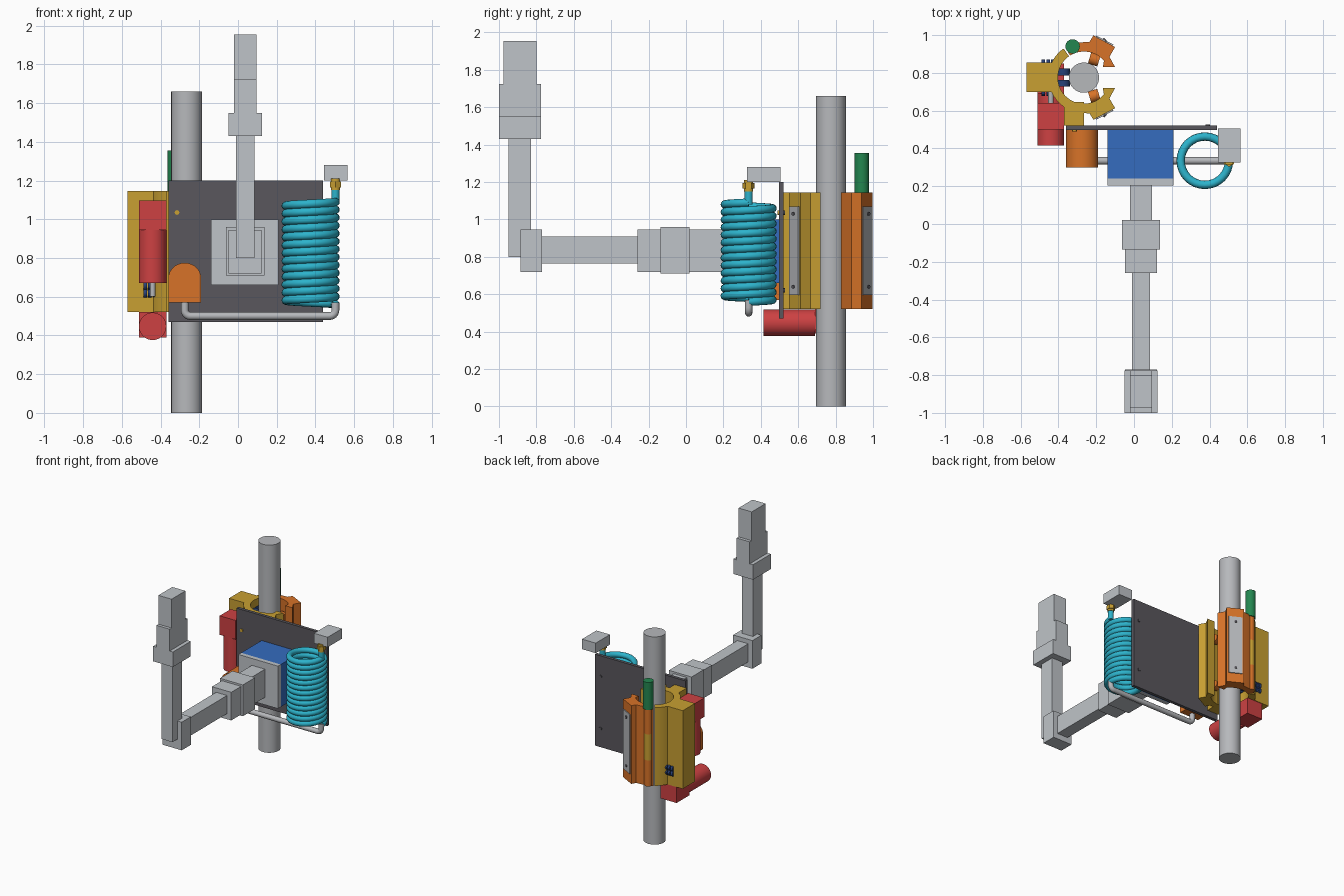
import bpy, bmesh, math
from mathutils import Vector

cube = bpy.data.objects.get("Cube")
if cube:
    bpy.data.objects.remove(cube)


def material(name, r, g, b):
    m = bpy.data.materials.new(name)
    m.use_nodes = True
    m.diffuse_color = (r, g, b, 1)
    m.node_tree.nodes["Principled BSDF"].inputs["Base Color"].default_value = (r, g, b, 1)
    return m


LIGHT = material("light grey", .52, .55, .58)
STEEL = material("steel", .47, .48, .50)
DARK = material("dark grey", .10, .095, .11)
BLUE = material("blue", .035, .15, .52)
TEAL = material("teal", .026, .45, .60)
ORANGE = material("orange", .68, .17, .021)
GOLD = material("gold", .58, .35, .032)
RED = material("red", .61, .053, .055)
GREEN = material("green", .017, .24, .08)
NAVY = material("navy", .021, .053, .19)
meshes = []


def finish(name, bm, mat):
    bmesh.ops.recalc_face_normals(bm, faces=bm.faces)
    me = bpy.data.meshes.new(name)
    bm.to_mesh(me)
    bm.free()
    me.materials.append(mat)
    ob = bpy.data.objects.new(name, me)
    bpy.context.collection.objects.link(ob)
    meshes.append(ob)
    return ob


def box(name, mat, x, y, z):
    bm = bmesh.new()
    bmesh.ops.create_cube(bm, size=1)
    for v in bm.verts:
        v.co = [(r[0] + r[1]) / 2 + c * (r[1] - r[0]) for r, c in zip((x, y, z), v.co)]
    return finish(name, bm, mat)


def cyl(name, mat, start, end, r, sides=40):
    a, b = Vector(start), Vector(end)
    bm = bmesh.new()
    bmesh.ops.create_cone(bm, cap_ends=True, segments=sides, radius1=r, radius2=r, depth=(b - a).length)
    rot = (b - a).to_track_quat('Z', 'Y')
    for v in bm.verts:
        v.co = rot @ v.co + (a + b) / 2
    return finish(name, bm, mat)


def extrude(name, mat, pts, low, high, axis='z'):
    place = (lambda p, h: (p[0], p[1], h)) if axis == 'z' else (lambda p, h: (p[0], h, p[1]))
    bm = bmesh.new()
    f = bm.faces.new([bm.verts.new(place(p, low)) for p in pts])
    new = bmesh.ops.extrude_face_region(bm, geom=[f])["geom"]
    off = Vector(place((0, 0), high - low))
    bmesh.ops.translate(bm, vec=off, verts=[e for e in new if isinstance(e, bmesh.types.BMVert)])
    return finish(name, bm, mat)


def tube(name, mat, pts, r):
    cu = bpy.data.curves.new(name, 'CURVE')
    cu.dimensions = '3D'
    cu.bevel_depth = r
    cu.bevel_resolution = 4
    cu.use_fill_caps = True
    sp = cu.splines.new('POLY')
    sp.points.add(len(pts) - 1)
    for p, co in zip(sp.points, pts):
        p.co = (*co, 1)
    cu.materials.append(mat)
    bpy.context.collection.objects.link(bpy.data.objects.new(name, cu))


PX, PY = -.265, .775
Z0, Z1 = .52, 1.145


def arc(r, a, b, n=16, cx=PX, cy=PY):
    angles = [math.radians(a + (b - a) * i / n) for i in range(n + 1)]
    return [(cx + r * math.cos(t), cy + r * math.sin(t)) for t in angles]


# Pole and mounting plate
cyl("pole", STEEL, (PX, PY, 0), (PX, PY, 1.66), .08, 48)
box("mounting_plate", DARK, (-.36, .44), (.497, .522), (.47, 1.2))
cyl("plate_pin", GOLD, (-.315, .49, 1.035), (-.315, .528, 1.035), .012, 16)
for x in (-.315, .39):
    for z in (.62, 1.035):
        cyl("plate_bolt", DARK, (x, .51, z), (x, .528, z), .012, 16)

# Arm base
box("base_motor", BLUE, (-.14, .21), (.24, .497), (.66, 1.0))
box("base_flange", LIGHT, (-.14, .21), (.205, .24), (.66, 1.0))

# Jointed arm: name, half width, y range, z range
CX = .037
for name, w, y, z in [
        ("shoulder_link", .058, (.02, .205), (.72, .945)),
        ("shoulder_joint", .1, (-.135, .02), (.71, .96)),
        ("upper_arm_collar", .085, (-.26, -.135), (.72, .945)),
        ("upper_arm", .048, (-.77, -.26), (.765, .91)),
        ("elbow", .085, (-.885, -.77), (.72, .945)),
        ("forearm", .048, (-.95, -.83), (.8, 1.43)),
        ("wrist_collar", .087, (-1, -.775), (1.43, 1.55)),
        ("wrist", .058, (-1, -.775), (1.55, 1.725)),
        ("hand", .058, (-.975, -.8), (1.725, 1.955))]:
    box(name, LIGHT, (CX - w, CX + w), y, z)

# Coiled hose with its fitting and outlet block
KX, KY, KR, TURNS, STEPS = .375, .335, .128, 13, 32
coil = []
for i in range(TURNS * STEPS + 1):
    t = 2 * math.pi * i / STEPS
    coil.append((KX + KR * math.cos(t), KY + KR * math.sin(t), .56 + .53 * i / (TURNS * STEPS)))
tube("coiled_hose", TEAL, coil, .022)
HX = KX + KR
cyl("hose_top", TEAL, (HX, KY, 1.08), (HX, KY, 1.16), .021, 20)
cyl("hose_fitting", GOLD, (HX, KY, 1.15), (HX, KY, 1.21), .024, 24)
cyl("fitting_nut", GOLD, (HX, KY, 1.165), (HX, KY, 1.195), .032, 6)
box("outlet_block", LIGHT, (.445, .565), (.325, .505), (1.2, 1.28))

# Feed pipe under the plate, with rounded bends
bend_r = arc(.03, 0, -90, 6, HX - .03, .53)
bend_l = arc(.03, -90, -180, 6, -.245, .53)
path = [(HX, .57)] + bend_r + bend_l + [(-.275, .6)]
tube("feed_pipe", STEEL, [(x, KY, z) for x, z in path], .02)

# Round-topped pump housing
dome = [(-.275 + .085 * math.cos(t), .695 + .08 * math.sin(t))
        for t in [math.pi * i / 16 for i in range(17)]]
extrude("pump_housing", ORANGE, dome + [(-.36, .57), (-.19, .57)], .3, .497, 'y')

# Clamp body around the pole
extrude("clamp_ring", GOLD, arc(.188, 125, 300, 28) + arc(.138, 300, 125, 28), Z0, Z1)
box("clamp_block", GOLD, (-.57, -.42), (.7, .855), (Z0, Z1))
box("plate_mount", GOLD, (-.37, -.265), (.522, .645), (Z0, Z1))

# Fixed and hinged jaws, mirrored about the pole
for name, mat, s in (("fixed_jaw", GOLD, -1), ("hinged_jaw", ORANGE, 1)):
    tip = [(-.235, .965), (-.215, .998), (-.1, .937), (-.13, .885), (-.1, .83), (-.165, .83)]
    pts = arc(.188, 122, 100, 6) + tip + arc(.138, 40, 122, 16)
    extrude(name, mat, [(x, PY + s * (y - PY)) for x, y in pts], Z0, Z1)
    strip = [(-.203, .992), (-.112, .944), (-.109, .95), (-.2, .998)]
    extrude(name + "_strip", STEEL, [(x, PY + s * (y - PY)) for x, y in strip], .595, 1.07)
    for z in (.64, 1.03):
        cyl(name + "_screw", DARK, (-.165, PY + s * .19, z), (-.151, PY + s * .204, z), .01, 12)
        cyl(name + "_roller", ORANGE, (-.235, PY + s * .105, z), (-.185, PY + s * .09, z), .032, 24)

# Hinge barrels and pin handle
for i in range(3):
    h = (Z1 - Z0) / 3
    cyl("hinge_barrel", (ORANGE, GOLD, ORANGE)[i], (-.325, .94, Z0 + h * i), (-.325, .94, Z0 + h * (i + 1)), .03, 24)
cyl("hinge_pin_handle", GREEN, (-.325, .94, Z1 - .01), (-.325, .94, 1.355), .038, 32)

# Drive wheels and gears
for z in (.64, 1.06):
    for y in (.745, .805):
        cyl("drive_wheel", NAVY, (-.375, y - .018, z), (-.375, y + .018, z), .035, 24)
for x in (-.48, -.455, -.43):
    for z in (.618, .658):
        cyl("gear", NAVY, (x - .009, .7, z), (x + .009, .7, z), .022, 12)
        cyl("gear", NAVY, (x - .009, .85, z), (x + .009, .85, z), .022, 12)
cyl("gear_shaft", STEEL, (-.44, .6, 1.02), (-.44, .71, 1.02), .014, 16)

# Two drive motors
box("upper_motor_gearbox", RED, (-.512, -.37), (.5, .64), (.945, 1.097))
cyl("upper_motor", RED, (-.441, .57, .67), (-.441, .57, .945), .071)
cyl("upper_motor_shaft", STEEL, (-.441, .57, .6), (-.441, .57, .68), .014, 16)
box("lower_motor_gearbox", RED, (-.512, -.37), (.69, .85), (.39, .52))
cyl("lower_motor", RED, (-.441, .415, .447), (-.441, .69, .447), .071)

# Smooth the round parts, keep edges sharp
bpy.ops.object.select_all(action='DESELECT')
for ob in meshes:
    ob.select_set(True)
bpy.context.view_layer.objects.active = meshes[0]
bpy.ops.object.shade_smooth_by_angle(angle=math.radians(30))
